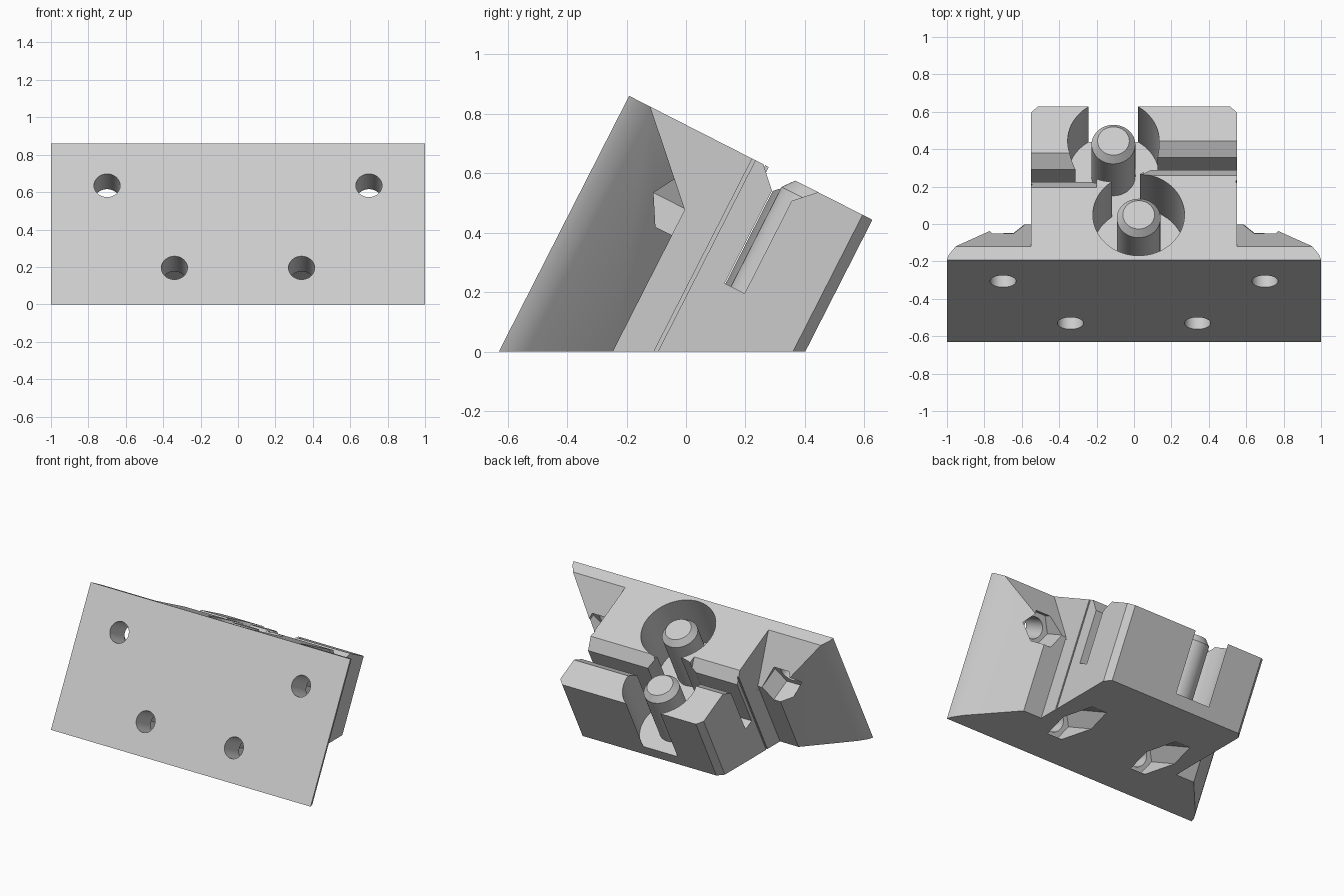
import bpy, bmesh, math
from mathutils import Matrix

cube = bpy.data.objects.get("Cube")
if cube:
    bpy.data.objects.remove(cube, do_unlink=True)

TOP, TILT = 0.966, math.radians(27)
# local frame: x across, y depth behind the mounting face, z along the face
PLACE = Matrix.Translation((0, -0.63, 0)) @ Matrix.Rotation(-TILT, 4, 'X')

grey = bpy.data.materials.new("light_grey")
grey.use_nodes = True
grey.diffuse_color = (0.6, 0.6, 0.6, 1)
grey.node_tree.nodes["Principled BSDF"].inputs["Base Color"].default_value = (0.6, 0.6, 0.6, 1)


def make(name, rings):
    """Skin a stack of matching rings of points, capped at both ends."""
    bm = bmesh.new()
    loops = [[bm.verts.new(p) for p in ring] for ring in rings]
    n = len(loops[0])
    for low, high in zip(loops, loops[1:]):
        for i in range(n):
            j = (i + 1) % n
            bm.faces.new((low[i], low[j], high[j], high[i]))
    bm.faces.new(loops[0])
    bm.faces.new(loops[-1])
    bmesh.ops.recalc_face_normals(bm, faces=bm.faces)
    mesh = bpy.data.meshes.new(name)
    bm.to_mesh(mesh)
    bm.free()
    mesh.materials.append(grey)
    obj = bpy.data.objects.new(name, mesh)
    bpy.context.collection.objects.link(obj)
    return obj


def prism(name, pts, a, b, axis):
    """Extrude a 2D outline from a to b along an axis."""
    put = {'x': lambda p, t: (t, p[0], p[1]),
           'y': lambda p, t: (p[0], t, p[1]),
           'z': lambda p, t: (p[0], p[1], t)}[axis]
    return make(name, [[put(p, t) for p in pts] for t in (a, b)])


def circle(cx, cy, r, n=64):
    return [(cx + r * math.cos(2 * math.pi * i / n),
             cy + r * math.sin(2 * math.pi * i / n)) for i in range(n)]


def cut(body, cutter):
    cutter.hide_render = True
    mod = body.modifiers.new("cut", 'BOOLEAN')
    mod.operation, mod.solver, mod.object = 'DIFFERENCE', 'EXACT', cutter
    bpy.context.view_layer.update()
    graph = bpy.context.evaluated_depsgraph_get()
    mesh = bpy.data.meshes.new_from_object(body.evaluated_get(graph))
    body.modifiers.clear()
    body.data = mesh
    bpy.data.objects.remove(cutter, do_unlink=True)


# bracket: tapered side flanges and a chamfered block behind them
half = [(1, 0), (0.99, 0.03), (0.95, 0.085), (0.695, 0.342), (0.552, 0.342),
        (0.552, 0.882), (0.515, 0.919)]
outline = half + [(-x, y) for x, y in reversed(half)]
bracket = prism("bracket", outline, -0.6, TOP, 'z')

# round pockets around the posts
FLOOR = 0.55
posts = [(0.025, 0.27), (-0.11, 0.713)]
for cx, cy in posts:
    cut(bracket, prism("pocket", circle(cx, cy, 0.245), FLOOR, 1.2, 'z'))


# strap slots with a flared mouth, one from each side
def slot(y, a, b):
    w, flare = 0.075, 0.066
    pts = [(y, FLOOR), (y + w, FLOOR), (y + w, TOP - flare),
           (y + w + 2 * flare, TOP + flare), (y - 2 * flare, TOP + flare), (y, TOP - flare)]
    cut(bracket, prism("slot", pts, a, b, 'x'))


slot(0.573, 0.05, 0.7)
slot(0.501, -0.7, -0.2)

for side in (1, -1):
    # sloped top of the flange
    cut(bracket, prism("slope", [(0.08, TOP), (0.06, TOP + 0.02), (0.36, 1.1), (0.36, 0.692)],
                       side * 0.5515, side * 1.2, 'x'))
    # fine groove down the block side
    cut(bracket, prism("groove", [(0.465, -0.7), (0.477, -0.7), (0.477, 1.1), (0.465, 1.1)],
                       side * 0.545, side * 0.7, 'x'))
    # screw holes with hexagonal nut recesses
    for x, z, deep in ((0.70, 0.713, 0.5), (0.34, 0.219, 0.85)):
        cut(bracket, prism("nut", circle(side * x, z, 0.115, 6), 0.18, deep, 'y'))
        cut(bracket, prism("hole", circle(side * x, z, 0.07, 32), -0.1, 0.25, 'y'))

bracket.data.transform(PLACE)

# flat base
cut(bracket, prism("ground_cut", [(-2, -2), (2, -2), (2, 2), (-2, 2)], -2, 0, 'z'))

# bevelled posts standing in the pockets
parts = [bracket]
for name, (cx, cy) in zip(("front_post", "rear_post"), posts):
    rings = [[(x, y, z) for x, y in circle(cx, cy, r, 48)]
             for r, z in ((0.117, FLOOR - 0.01), (0.117, TOP - 0.04), (0.085, TOP))]
    post = make(name, rings)
    post.data.transform(PLACE)
    parts.append(post)

bpy.ops.object.select_all(action='DESELECT')
for obj in parts:
    obj.select_set(True)
bpy.context.view_layer.objects.active = bracket
bpy.ops.object.shade_smooth_by_angle(angle=math.radians(25))
